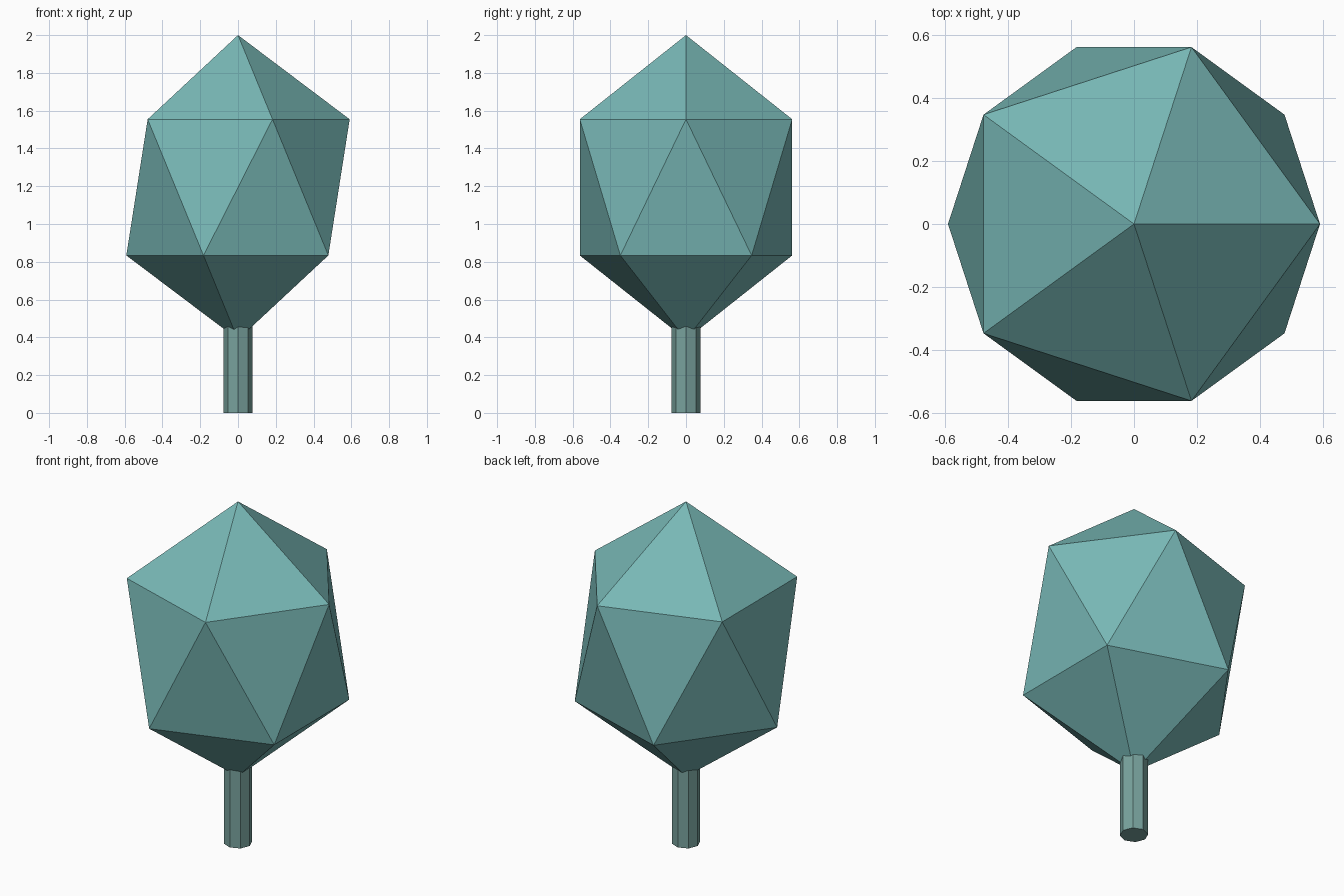
import bpy

if "Cube" in bpy.data.objects:
    bpy.data.objects.remove(bpy.data.objects["Cube"])


def paint(obj, name, srgb):
    mat = bpy.data.materials.new(name)
    lin = [((c / 255 + 0.055) / 1.055) ** 2.4 for c in srgb]
    mat.diffuse_color = (*lin, 1)
    mat.use_nodes = True
    mat.node_tree.nodes["Principled BSDF"].inputs["Base Color"].default_value = mat.diffuse_color
    obj.data.materials.append(mat)


# Faceted crown: a stretched icosahedron
bpy.ops.mesh.primitive_ico_sphere_add(subdivisions=1, radius=1, location=(0, 0, 1.194))
crown = bpy.context.object
crown.name = "crown"
crown.scale = (0.661, 0.661, 0.806)
paint(crown, "teal leaves", (120, 184, 182))

# Eight-sided trunk, its top hidden inside the crown
bpy.ops.mesh.primitive_cylinder_add(vertices=8, radius=0.076, depth=0.5, location=(0, 0, 0.25))
trunk = bpy.context.object
trunk.name = "trunk"
paint(trunk, "grey teal bark", (120, 162, 157))
